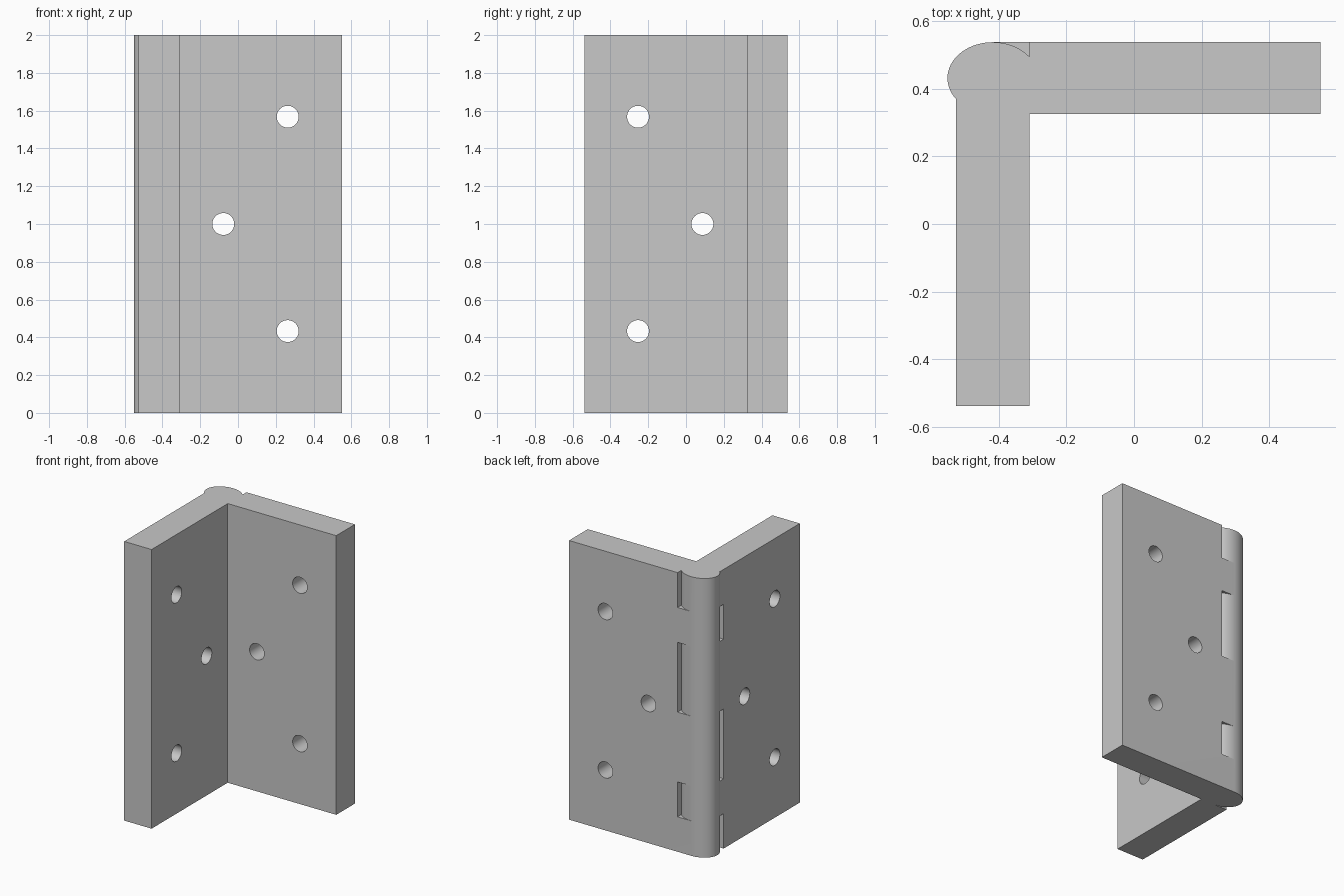
import bpy, bmesh, math
from mathutils import Vector

if "Cube" in bpy.data.objects:
    bpy.data.objects.remove(bpy.data.objects["Cube"])

HALF_X, HALF_Y, HEIGHT = 0.551, 0.537, 2.0
IN_X, IN_Y, OUT_X = -0.309, 0.325, -0.526      # inner corner, outer side face
CX, CY, RX, RY = -0.417, 0.431, 0.134, 0.106   # oval barrel


def arc(a0, a1, n):
    """Points along the barrel outline, angles in radians."""
    return [(CX + RX * math.cos(a0 + (a1 - a0) * i / n),
             CY + RY * math.sin(a0 + (a1 - a0) * i / n)) for i in range(n + 1)]


def prism(bm, ring, direction):
    """Closed solid from a planar ring pushed along a direction."""
    face = bm.faces.new([bm.verts.new(p) for p in ring])
    res = bmesh.ops.extrude_face_region(bm, geom=[face], use_keep_orig=True)
    moved = [v for v in res["geom"] if isinstance(v, bmesh.types.BMVert)]
    bmesh.ops.translate(bm, verts=moved, vec=Vector(direction))


def upright(bm, profile, z0, z1):
    prism(bm, [(x, y, z0) for x, y in profile], (0, 0, z1 - z0))


def make_object(name, bm):
    bmesh.ops.recalc_face_normals(bm, faces=bm.faces[:])
    mesh = bpy.data.meshes.new(name)
    bm.to_mesh(mesh)
    bm.free()
    obj = bpy.data.objects.new(name, mesh)
    bpy.context.collection.objects.link(obj)
    return obj


# angles where the barrel meets the two leaf faces
right_angle = math.acos((IN_X - CX) / RX)
left_angle = 2 * math.pi - math.acos((OUT_X - CX) / RX)

# L-shaped hinge body with rounded outer corner
bm = bmesh.new()
body = [(HALF_X, IN_Y), (HALF_X, HALF_Y)] + arc(math.pi / 2, left_angle, 24)
body += [(OUT_X, -HALF_Y), (IN_X, -HALF_Y), (IN_X, IN_Y)]
upright(bm, body, 0, HEIGHT)
hinge = make_object("hinge_leaves", bm)

# cutters: knuckle notches and screw holes
bm = bmesh.new()
back_notch = arc(math.pi / 2, right_angle, 10) + [(IN_X, 0.6), (CX, 0.6)]
for z0, z1 in ((0.25, 0.5), (1.0, 1.5), (1.75, 2.05)):
    upright(bm, back_notch, z0, z1)
side_notch = arc(left_angle, 1.5 * math.pi, 10) + [(-0.6, IN_Y)]
for z0, z1 in ((-0.05, 0.25), (0.5, 1.0), (1.5, 1.75)):
    upright(bm, side_notch, z0, z1)

circle = [(0.058 * math.cos(math.tau * i / 40), 0.058 * math.sin(math.tau * i / 40))
          for i in range(40)]
for x, y, z in ((0.263, -0.254, 0.433), (-0.078, 0.087, 1.0), (0.263, -0.254, 1.568)):
    prism(bm, [(x + a, 0.2, z + b) for a, b in circle], (0, 0.5, 0))
    prism(bm, [(-0.7, y + a, z + b) for a, b in circle], (0.5, 0, 0))
cutter = make_object("notch_and_hole_cutter", bm)
cutter.hide_render = True

# apply the cut
mod = hinge.modifiers.new("cut", "BOOLEAN")
mod.operation = "DIFFERENCE"
mod.solver = "EXACT"
mod.object = cutter
bpy.context.view_layer.objects.active = hinge
hinge.select_set(True)
bpy.ops.object.modifier_apply(modifier=mod.name)
bpy.data.objects.remove(cutter)

# grey metal
mat = bpy.data.materials.new("grey metal")
mat.diffuse_color = (0.58, 0.58, 0.58, 1)
mat.use_nodes = True
mat.node_tree.nodes["Principled BSDF"].inputs["Base Color"].default_value = mat.diffuse_color
hinge.data.materials.clear()
hinge.data.materials.append(mat)
for p in hinge.data.polygons:
    p.material_index = 0

bpy.ops.object.shade_smooth_by_angle(angle=math.radians(30))
